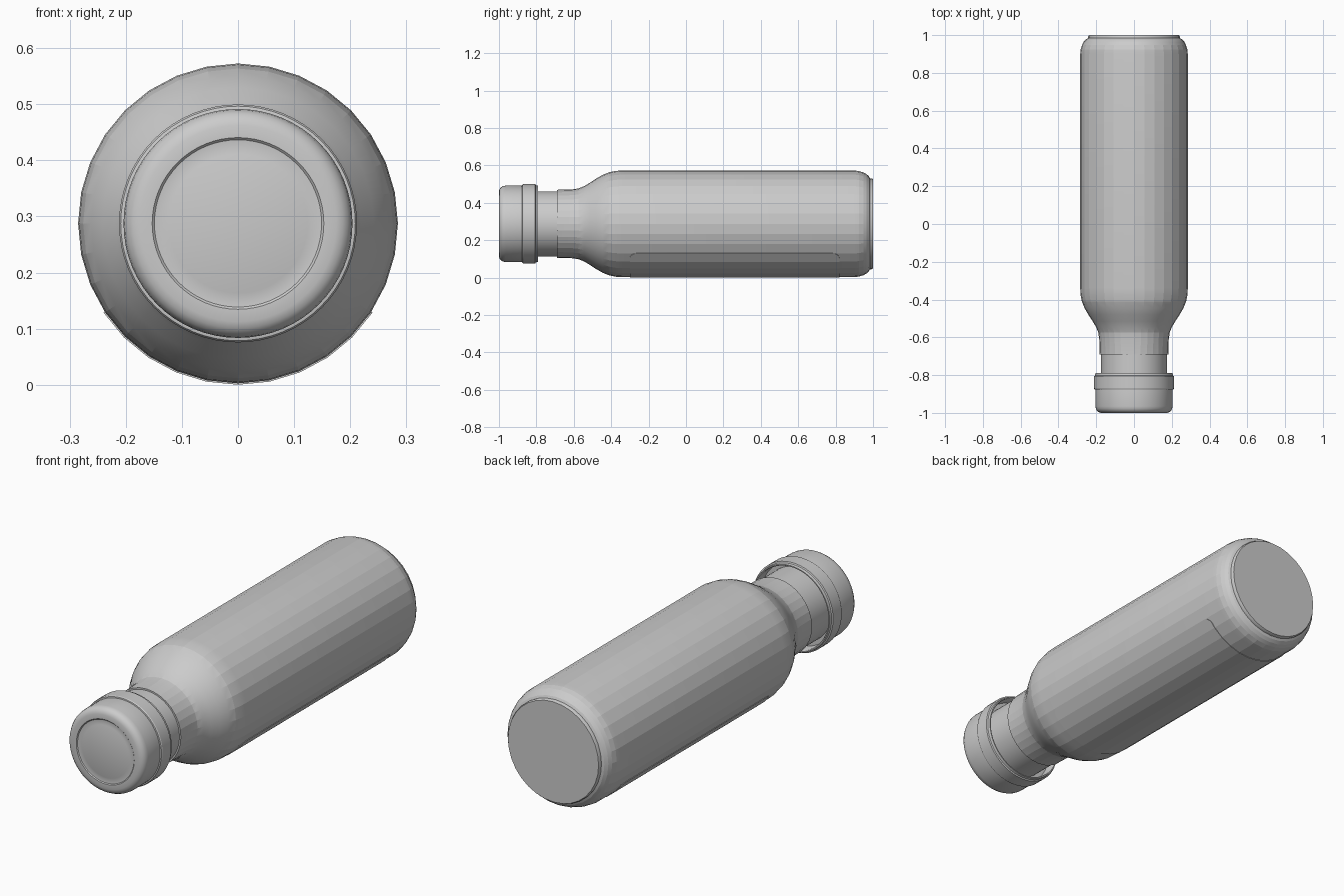
import bpy, bmesh
from math import sin, cos, pi, radians, sqrt

if "Cube" in bpy.data.objects:
    bpy.data.objects.remove(bpy.data.objects["Cube"])

AXIS_Z = 0.2875      # height of the bottle's long axis
SIDES = 32           # facets around the body


def finish(name, bm, angle):
    bmesh.ops.remove_doubles(bm, verts=bm.verts, dist=1e-6)
    bmesh.ops.recalc_face_normals(bm, faces=bm.faces)
    me = bpy.data.meshes.new(name)
    bm.to_mesh(me)
    bm.free()
    ob = bpy.data.objects.new(name, me)
    bpy.context.collection.objects.link(ob)
    bpy.ops.object.select_all(action='DESELECT')
    ob.select_set(True)
    bpy.context.view_layer.objects.active = ob
    bpy.ops.object.shade_smooth_by_angle(angle=radians(angle))
    return ob


def lathe(name, profile, segs, angle):
    """Revolve (y, radius) points around the bottle axis."""
    bm = bmesh.new()
    rings = []
    for y, r in profile:
        rings.append([bm.verts.new((r * sin(2 * pi * i / segs), y,
                                    AXIS_Z + r * cos(2 * pi * i / segs)))
                      for i in range(segs)])
    for a, b in zip(rings, rings[1:]):
        for i in range(segs):
            j = (i + 1) % segs
            bm.faces.new((a[i], a[j], b[j], b[i]))
    bm.faces.new(rings[0])
    bm.faces.new(rings[-1])
    return finish(name, bm, angle)


# Faceted body with rounded heel and sloping shoulder
heel = [(0.985, 0.240), (0.978, 0.254), (0.965, 0.266), (0.948, 0.275),
        (0.925, 0.282), (0.90, 0.285)]
shoulder = [(-0.34, 0.285), (-0.375, 0.283), (-0.41, 0.276), (-0.445, 0.262),
            (-0.48, 0.242), (-0.515, 0.219), (-0.545, 0.201),
            (-0.575, 0.189), (-0.61, 0.184), (-0.69, 0.182)]
lathe("bottle_body", heel + shoulder, SIDES, 10)

# Flat foot disc at the far end
lathe("base_disc", [(0.98, 0.243), (0.992, 0.243), (1.0, 0.239)], SIDES, 30)

# Neck running up into the cap
lathe("neck", [(-0.66, 0.174), (-0.86, 0.174)], 64, 30)

# Collar ring, hollow on the side facing the shoulder
lathe("cap_collar", [(-0.845, 0.172), (-0.845, 0.194), (-0.795, 0.196),
                     (-0.79, 0.199), (-0.79, 0.204), (-0.803, 0.206),
                     (-0.806, 0.212), (-0.87, 0.212), (-0.875, 0.209),
                     (-0.877, 0.200)], 64, 30)

# Cap with rounded rim and shallow dished front
lathe("cap", [(-0.87, 0.203), (-0.885, 0.204), (-0.965, 0.204),
              (-0.978, 0.202), (-0.989, 0.196), (-0.996, 0.187),
              (-1.0, 0.175), (-1.0, 0.153), (-0.996, 0.149),
              (-0.994, 0.130), (-0.996, 0.124)], 64, 30)

# Label panel wrapped round the underside, following the body facets
Y0, Y1, HALF, CORNER = -0.30, 0.82, radians(56.5), 0.035
step = 2 * pi / SIDES
angles = [k * step for k in range(-4, 5)]
edge = [HALF - f * CORNER / 0.285 for f in (0, 0.04, 0.15, 0.4, 0.7, 1)]
angles = sorted(angles + edge + [-a for a in edge] + [5 * step, -5 * step])


def panel_point(a, y, radius):
    r = radius * cos(step / 2) / cos((a % step) - step / 2)
    return (r * sin(a), y, AXIS_Z - r * cos(a))


bm = bmesh.new()
sections = []
for a in angles:
    d = max(0, CORNER - (HALF - abs(a)) * 0.285)
    cut = CORNER - sqrt(max(0, CORNER ** 2 - d ** 2))
    sections.append([bm.verts.new(panel_point(a, y, r)) for y, r in
                     ((Y0 + cut, 0.2875), (Y1 - cut, 0.2875),
                      (Y1 - cut, 0.282), (Y0 + cut, 0.282))])
for s, t in zip(sections, sections[1:]):
    for i in range(4):
        j = (i + 1) % 4
        bm.faces.new((s[i], s[j], t[j], t[i]))
bm.faces.new(sections[0])
bm.faces.new(sections[-1])
finish("label_panel", bm, 10)
